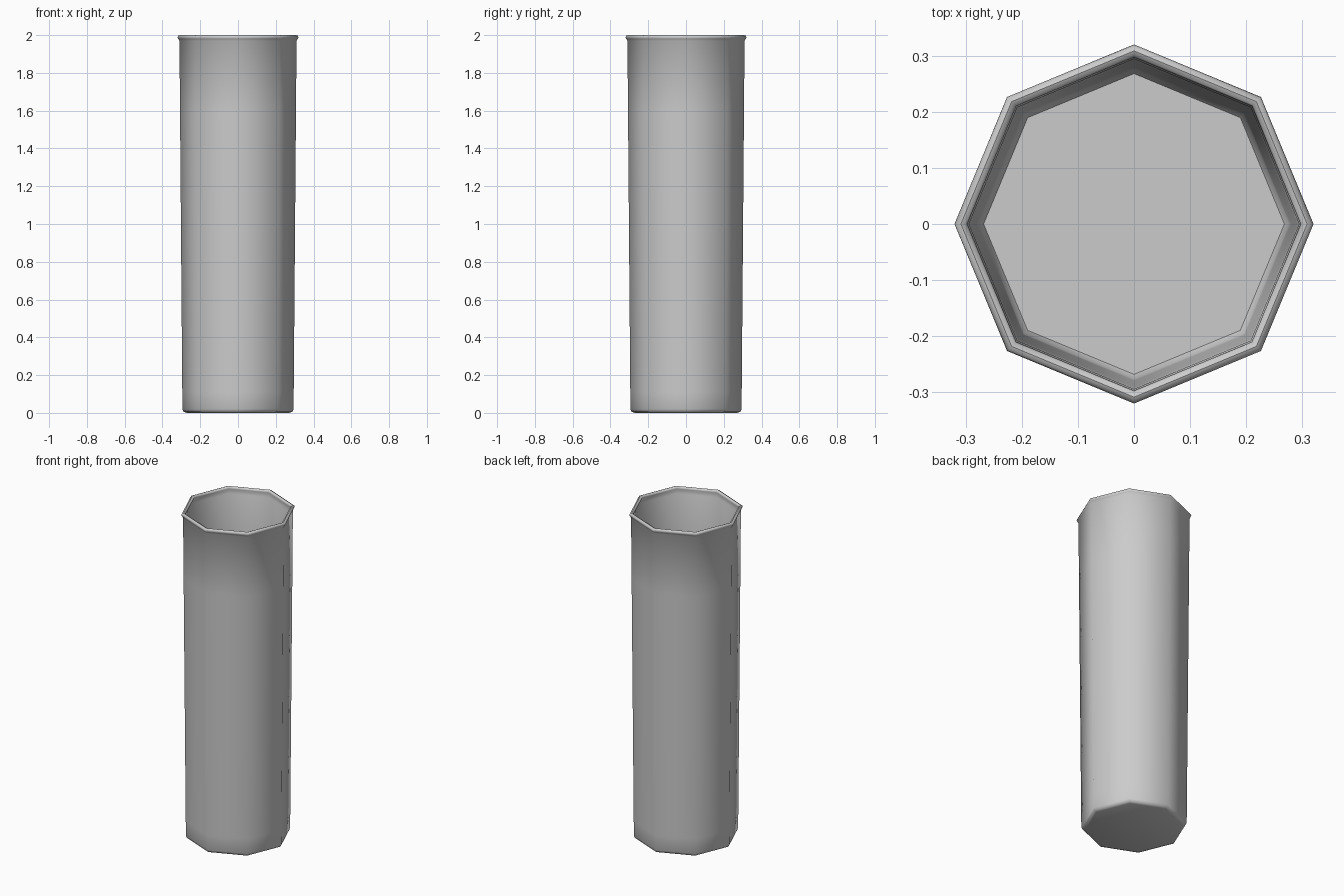
import bpy, bmesh, math

if "Cube" in bpy.data.objects:
    bpy.data.objects.remove(bpy.data.objects["Cube"])

SIDES = 8

# Cross-section from the underside, up the outer wall, over the rim, down inside
profile = [(0.272, 0.0), (0.288, 0.006), (0.294, 0.02), (0.295, 0.11)]
for i in range(1, 6):
    t = i / 5
    profile.append((0.295 + 0.015 * t, 0.11 + 1.86 * t))
# rounded rim bead
for i in range(7):
    a = math.radians(-50 + 280 * i / 6)
    profile.append((0.3085 + 0.0115 * math.cos(a), 1.9885 + 0.0115 * math.sin(a)))
profile.append((0.294, 1.96))
# inner wall and floor
for i in range(1, 6):
    t = i / 5
    profile.append((0.294 - 0.015 * t, 1.96 - 1.86 * t))
profile += [(0.277, 0.05), (0.268, 0.035)]

bm = bmesh.new()
rings = [[bm.verts.new((r * math.cos(2 * math.pi * k / SIDES),
                        r * math.sin(2 * math.pi * k / SIDES), z))
          for k in range(SIDES)] for r, z in profile]
for a, b in zip(rings, rings[1:]):
    for k in range(SIDES):
        n = (k + 1) % SIDES
        bm.faces.new((a[k], a[n], b[n], b[k]))

# underside and inner floor
bm.faces.new(rings[0][::-1])
bm.faces.new(rings[-1])
bmesh.ops.recalc_face_normals(bm, faces=bm.faces)

mesh = bpy.data.meshes.new("tumbler")
bm.to_mesh(mesh)
bm.free()
cup = bpy.data.objects.new("tumbler", mesh)
bpy.context.collection.objects.link(cup)
bpy.context.view_layer.objects.active = cup
cup.select_set(True)
bpy.ops.object.shade_smooth_by_angle(angle=math.radians(50))
